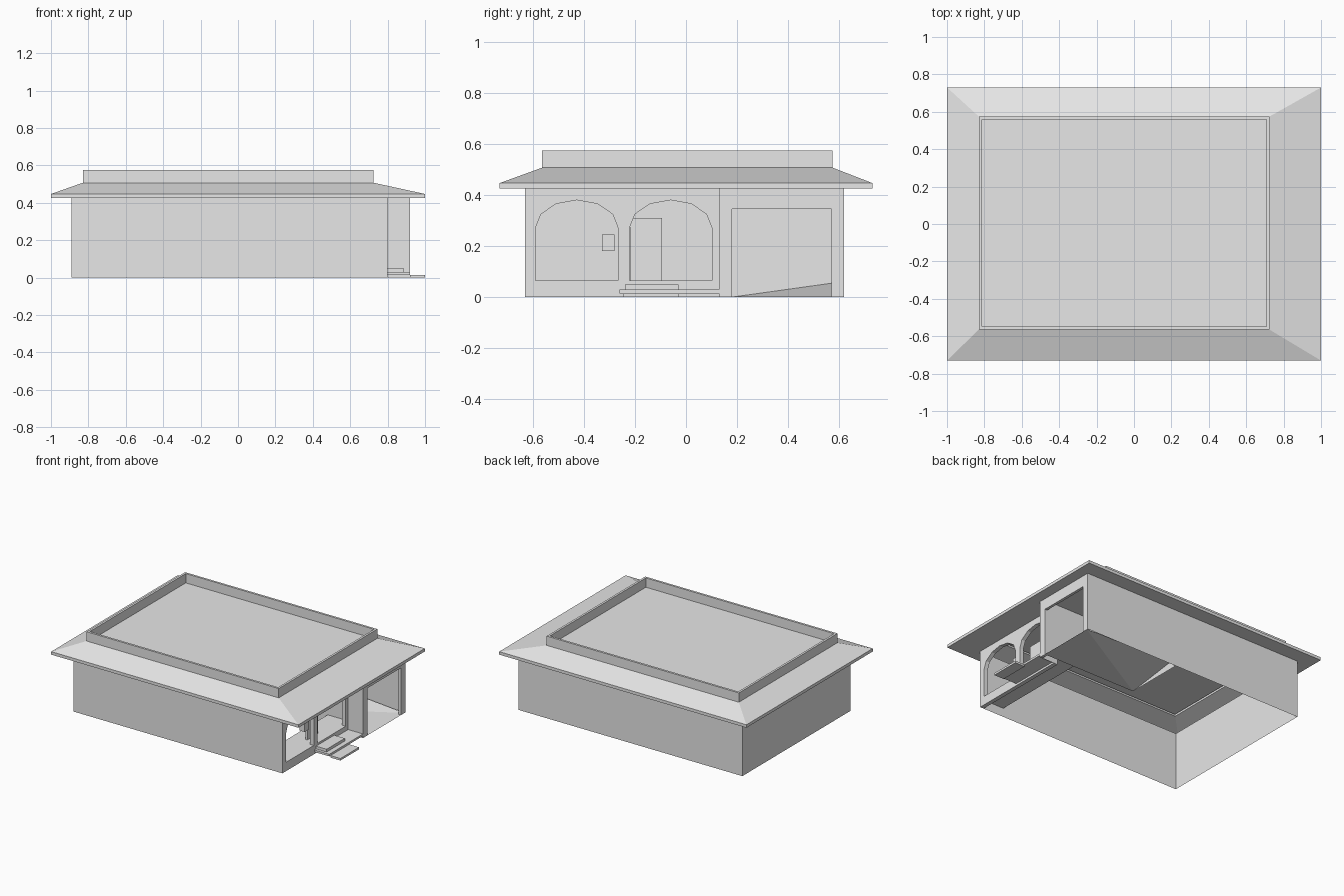
import bpy
import bmesh
from math import sin, cos, pi

old = bpy.data.objects.get("Cube")
if old:
    bpy.data.objects.remove(old, do_unlink=True)

grey = bpy.data.materials.new("plain_grey")
grey.use_nodes = True
COLOUR = (0.8, 0.8, 0.8, 1)
grey.diffuse_color = COLOUR
grey.node_tree.nodes["Principled BSDF"].inputs["Base Color"].default_value = COLOUR


def add_mesh(name, faces):
    """Mesh from a list of faces, each a list of points; shared points are welded."""
    bm = bmesh.new()
    for pts in faces:
        bm.faces.new([bm.verts.new(p) for p in pts])
    bmesh.ops.remove_doubles(bm, verts=bm.verts, dist=0.0001)
    me = bpy.data.meshes.new(name)
    bm.to_mesh(me)
    bm.free()
    me.materials.append(grey)
    ob = bpy.data.objects.new(name, me)
    bpy.context.collection.objects.link(ob)
    return ob


def rect(x0, x1, y0, y1, z):
    return [(x0, y0, z), (x1, y0, z), (x1, y1, z), (x0, y1, z)]


def band(low, high):
    """Quads joining two closed loops."""
    n = len(low)
    return [[low[i], low[(i + 1) % n], high[(i + 1) % n], high[i]] for i in range(n)]


def upright(a, b, z0, z1):
    """Vertical wall between two plan points."""
    return [(*a, z0), (*b, z0), (*b, z1), (*a, z1)]


def box(name, x0, x1, y0, y1, z0, z1):
    low, high = rect(x0, x1, y0, y1, z0), rect(x0, x1, y0, y1, z1)
    return add_mesh(name, band(low, high) + [low[::-1], high])


def panel(name, loops, x0, x1):
    """Thick wall facing +x from (y, z) loops; inner loops become holes."""
    cu = bpy.data.curves.new(name + "_outline", 'CURVE')
    cu.dimensions = '2D'
    cu.fill_mode = 'BOTH'
    cu.extrude = (x1 - x0) / 2
    for loop in loops:
        sp = cu.splines.new('POLY')
        sp.points.add(len(loop) - 1)
        for p, (y, z) in zip(sp.points, loop):
            p.co = (y, z, 0, 1)
        sp.use_cyclic_u = True
    tmp = bpy.data.objects.new(name + "_outline", cu)
    bpy.context.collection.objects.link(tmp)
    dg = bpy.context.evaluated_depsgraph_get()
    me = bpy.data.meshes.new_from_object(tmp.evaluated_get(dg))
    bpy.data.objects.remove(tmp, do_unlink=True)
    me.materials.clear()
    me.materials.append(grey)
    for f in me.polygons:
        f.use_smooth = False
        f.material_index = 0
    ob = bpy.data.objects.new(name, me)
    ob.rotation_euler = (pi / 2, 0, pi / 2)
    ob.location.x = (x0 + x1) / 2
    bpy.context.collection.objects.link(ob)
    return ob


# Main dimensions
LEFT, PORCH, RIGHT = -0.89, 0.80, 0.92
FRONT, SPLIT, BACK = -0.63, 0.13, 0.62
TOP = 0.425

# Outer walls: front, left, back and the side of the projecting garage
add_mesh("outer_walls", [
    upright((LEFT, FRONT), (PORCH, FRONT), 0, TOP),
    upright((LEFT, BACK), (LEFT, FRONT), 0, TOP),
    upright((RIGHT, BACK), (LEFT, BACK), 0, TOP)])
add_mesh("garage_side_wall", [upright((PORCH, SPLIT), (RIGHT, SPLIT), 0, TOP)])

# Entrance wall with two arches
SILL, SPRING, HALF, RISE = 0.065, 0.27, 0.162, 0.11


def arch(centre):
    curve = [(centre + HALF * cos(i * pi / 6), SPRING + RISE * sin(i * pi / 6))
             for i in range(7)]
    return [(centre - HALF, SILL), (centre + HALF, SILL)] + curve


outline = [(FRONT, 0), (SPLIT, 0), (SPLIT, TOP), (FRONT, TOP)]
panel("arched_wall", [outline, arch(-0.428), arch(-0.06)], PORCH - 0.03, PORCH)

# Garage frame and its inner room
G0, G1, GTOP, GDEEP = 0.18, 0.57, 0.345, 0.16
panel("garage_frame", [[(SPLIT, 0), (G0, 0), (G0, GTOP), (G1, GTOP), (G1, 0),
                        (BACK, 0), (BACK, TOP), (SPLIT, TOP)]], RIGHT - 0.02, RIGHT)
GB = BACK - 0.01
add_mesh("garage_room", [
    upright((GDEEP, G0), (RIGHT - 0.01, G0), 0, TOP),
    upright((GDEEP, GB), (GDEEP, G0), 0, TOP),
    rect(GDEEP, RIGHT - 0.01, G0, GB, TOP - 0.01)])
add_mesh("garage_floor", [
    [(GDEEP, G0, 0), (RIGHT, G0, 0), (RIGHT, GB, 0)],
    [(GDEEP, G0, 0), (RIGHT, GB, 0), (GDEEP, GB, 0.06)]])

# Porch floor, door leaf and small wall lamp
add_mesh("porch_floor", [rect(0.60, PORCH - 0.03, FRONT, G0, SILL)])
box("door_leaf", 0.70, 0.715, -0.22, -0.095, SILL, 0.31)
box("porch_lamp", 0.73, 0.77, -0.33, -0.28, 0.18, 0.245)

# Entrance steps
box("landing", PORCH, RIGHT, -0.26, SPLIT, 0.015, 0.03)
box("upper_step", PORCH, 0.885, -0.24, -0.03, 0.03, 0.05)
box("lower_step", RIGHT, 1.0, -0.245, -0.03, 0, 0.015)

# Roof: eave edge, slopes, parapet and sunken flat top in one skin
EX, EY, EZ = 1.0, 0.73, 0.447
P = (-0.83, 0.725, -0.565, 0.575)
T = 0.016
Q = (P[0] + T, P[1] - T, P[2] + T, P[3] - T)
loops = [rect(-EX, EX, -EY, EY, TOP), rect(-EX, EX, -EY, EY, EZ),
         rect(*P, 0.507), rect(*P, 0.575), rect(*Q, 0.575), rect(*Q, 0.507)]
skin = [f for a, b in zip(loops, loops[1:]) for f in band(a, b)]
add_mesh("roof", skin + [loops[-1]])

# Soffit strips under the eaves, leaving the rooms open to the roof
add_mesh("soffit", [
    rect(-EX, EX, -EY, FRONT, TOP), rect(-EX, EX, BACK, EY, TOP),
    rect(-EX, LEFT, FRONT, BACK, TOP), rect(PORCH, EX, FRONT, SPLIT, TOP),
    rect(RIGHT, EX, SPLIT, BACK, TOP)])
